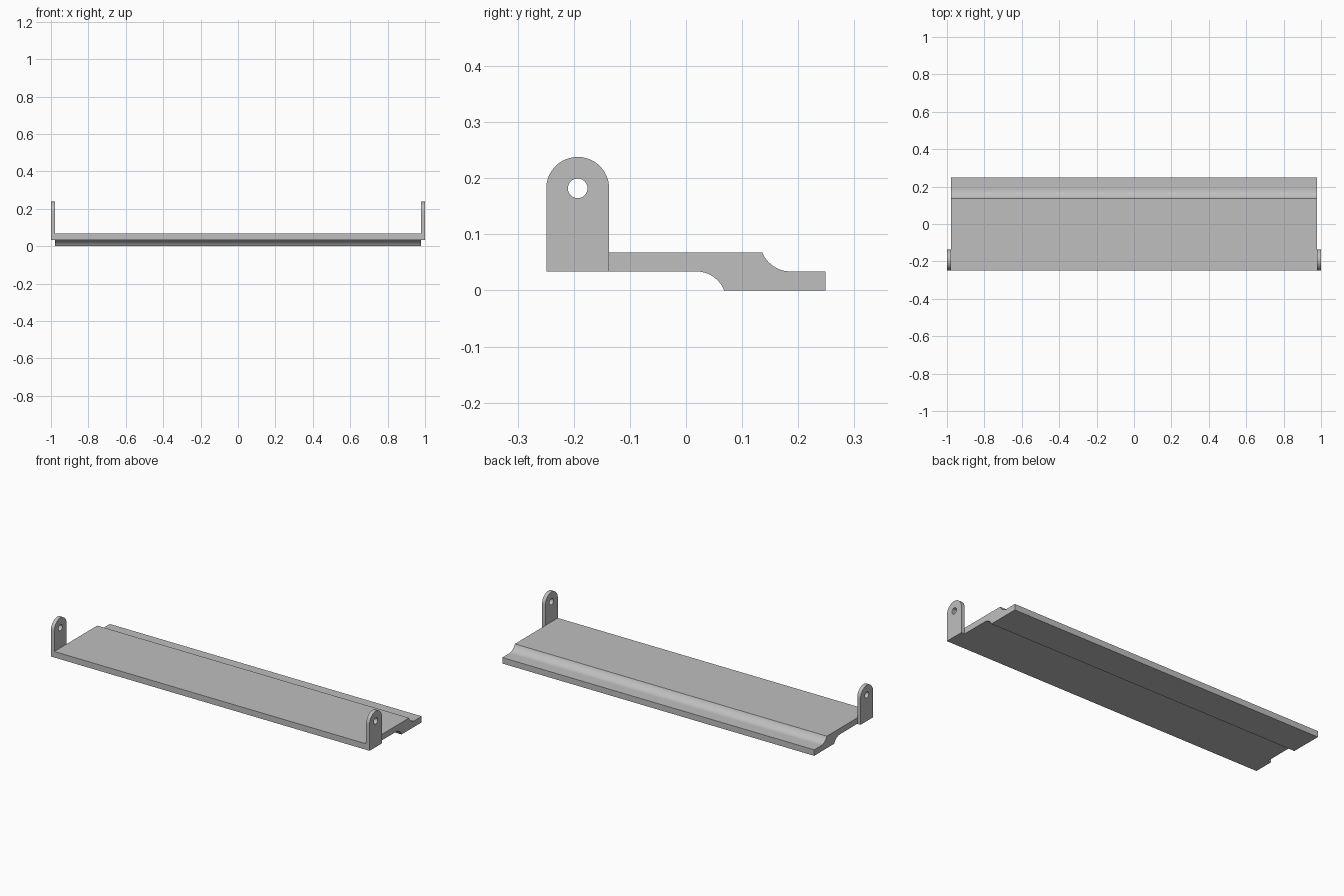
import bpy
import bmesh
from math import cos, sin, pi, acos, radians

if "Cube" in bpy.data.objects:
    bpy.data.objects.remove(bpy.data.objects["Cube"])

grey = bpy.data.materials.new("plain grey")
grey.use_nodes = True
colour = (0.52, 0.52, 0.52, 1)
grey.diffuse_color = colour
grey.node_tree.nodes["Principled BSDF"].inputs["Base Color"].default_value = colour


def arc(cy, cz, r, a0, a1, steps):
    """Points of an arc in the y-z plane."""
    angles = [a0 + (a1 - a0) * i / steps for i in range(steps + 1)]
    return [(cy + r * cos(a), cz + r * sin(a)) for a in angles]


def extrude_profile(name, points, x0, x1):
    """Extrude a closed y-z outline from x0 to x1."""
    bm = bmesh.new()
    face = bm.faces.new([bm.verts.new((x0, y, z)) for y, z in points])
    ext = bmesh.ops.extrude_face_region(bm, geom=[face])["geom"]
    moved = [v for v in ext if isinstance(v, bmesh.types.BMVert)]
    bmesh.ops.translate(bm, verts=moved, vec=(x1 - x0, 0, 0))
    bmesh.ops.recalc_face_normals(bm, faces=bm.faces)
    mesh = bpy.data.meshes.new(name)
    bm.to_mesh(mesh)
    bm.free()
    mesh.materials.append(grey)
    obj = bpy.data.objects.new(name, mesh)
    bpy.context.collection.objects.link(obj)
    return obj


def smooth(obj):
    bpy.ops.object.select_all(action='DESELECT')
    obj.select_set(True)
    bpy.context.view_layer.objects.active = obj
    bpy.ops.object.shade_smooth_by_angle(angle=radians(30))


FRONT, BACK = -0.249, 0.249
STEP, TOP = 0.034, 0.068      # shelf levels
INNER = 0.979                 # half length of the plate
R = 0.054                     # cove radius
sweep = acos((R - STEP) / R)

# Stepped plate with a cove above and a cove below the step
outline = [(FRONT, STEP)]
outline += arc(0.018, STEP - R, R, pi / 2, pi / 2 - sweep, 12)
outline += [(BACK, 0), (BACK, STEP)]
outline += arc(0.186, STEP + R, R, -pi / 2, -pi / 2 - sweep, 12)
outline += [(FRONT, TOP)]
smooth(extrude_profile("stepped_plate", outline, -INNER, INNER))

# Round-topped hinge tabs with pivot holes
TAB_Y, TAB_Z, TAB_R = -0.193, 0.182, 0.056
tab = [(TAB_Y - TAB_R, STEP), (TAB_Y + TAB_R, STEP)]
tab += arc(TAB_Y, TAB_Z, TAB_R, 0, pi, 32)
hole = arc(TAB_Y, TAB_Z, 0.0175, 0, 2 * pi, 32)[:-1]

for side, label in ((1, "left"), (-1, "right")):
    obj = extrude_profile(label + "_hinge_tab", tab, side * INNER, side)
    cutter = extrude_profile("hole_cutter", hole, side * 0.9, side * 1.1)
    cutter.hide_render = True
    mod = obj.modifiers.new("pivot hole", 'BOOLEAN')
    mod.operation, mod.solver, mod.object = 'DIFFERENCE', 'EXACT', cutter
    bpy.ops.object.select_all(action='DESELECT')
    bpy.context.view_layer.objects.active = obj
    obj.select_set(True)
    bpy.ops.object.modifier_apply(modifier=mod.name)
    bpy.data.objects.remove(cutter)
    smooth(obj)
